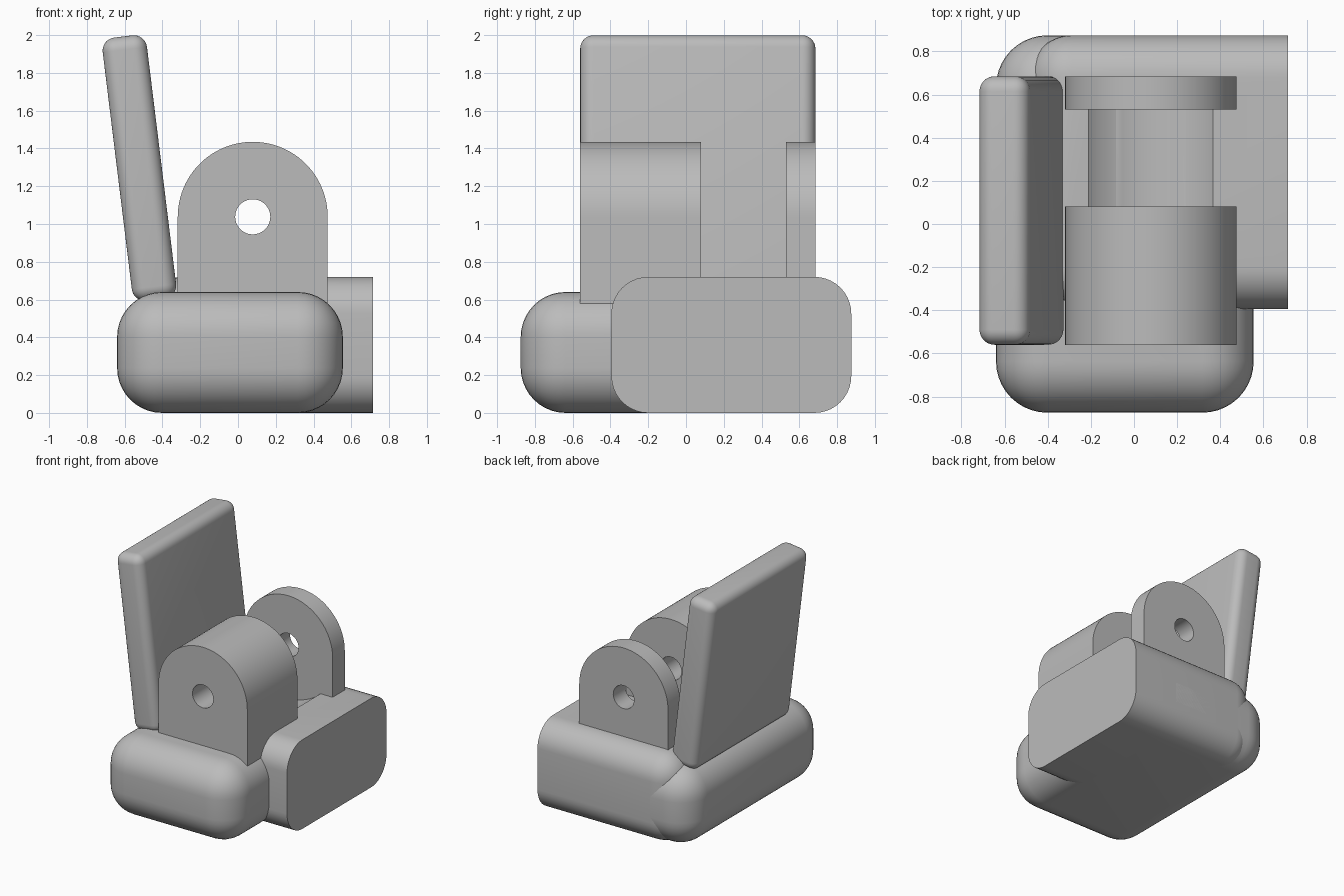
import bpy, bmesh, math
from mathutils import Matrix

if "Cube" in bpy.data.objects:
    bpy.data.objects.remove(bpy.data.objects["Cube"], do_unlink=True)

grey = bpy.data.materials.new("plain grey")
grey.use_nodes = True
colour = (0.5, 0.5, 0.5, 1)
grey.diffuse_color = colour
grey.node_tree.nodes["Principled BSDF"].inputs["Base Color"].default_value = colour

AXIS_X, AXIS_Z = 0.078, 1.038      # hinge pin axis, running along y


def finish(name, bm):
    bmesh.ops.recalc_face_normals(bm, faces=bm.faces)
    mesh = bpy.data.meshes.new(name)
    bm.to_mesh(mesh)
    bm.free()
    mesh.materials.append(grey)
    obj = bpy.data.objects.new(name, mesh)
    bpy.context.collection.objects.link(obj)
    return obj


def rounded_box(name, low, high, radius, segments=10, open_end=None):
    """Box with rounded edges; edges lying at x = open_end stay sharp."""
    bm = bmesh.new()
    bmesh.ops.create_cube(bm, size=1)
    for v in bm.verts:
        v.co = [(a + b) / 2 + c * (b - a) for a, b, c in zip(low, high, v.co)]
    edges = [e for e in bm.edges if open_end is None
             or any(abs(v.co.x - open_end) > 1e-4 for v in e.verts)]
    bmesh.ops.bevel(bm, geom=edges, offset=radius, segments=segments,
                    profile=0.5, affect='EDGES', clamp_overlap=False)
    return finish(name, bm)


def extrude_y(name, outline, y0, y1):
    bm = bmesh.new()
    face = bm.faces.new([bm.verts.new((x, y0, z)) for x, z in outline])
    new = bmesh.ops.extrude_face_region(bm, geom=[face])["geom"]
    bmesh.ops.translate(bm, vec=(0, y1 - y0, 0),
                        verts=[g for g in new if isinstance(g, bmesh.types.BMVert)])
    return finish(name, bm)


def arc(radius, start, end, steps):
    return [(AXIS_X + radius * math.cos(a), AXIS_Z + radius * math.sin(a))
            for a in (start + (end - start) * i / steps for i in range(steps + 1))]


def cut(obj, cutter):
    mod = obj.modifiers.new("cut", 'BOOLEAN')
    mod.operation = 'DIFFERENCE'
    mod.solver = 'EXACT'
    mod.object = cutter


def apply_and_smooth(obj):
    bpy.ops.object.select_all(action='DESELECT')
    obj.select_set(True)
    bpy.context.view_layer.objects.active = obj
    for mod in list(obj.modifiers):
        bpy.ops.object.modifier_apply(modifier=mod.name)
    bpy.ops.object.shade_smooth_by_angle(angle=math.radians(30))


# Two overlapping base blocks; the side one has a flat right end
base = rounded_box("base", (-0.64, -0.875, 0), (0.555, 0.875, 0.64), 0.238)
side_block = rounded_box("side_block", (-0.485, -0.395, 0), (0.715, 0.875, 0.72),
                         0.195, open_end=0.715)

# Hinge lugs with round tops
lug_outline = arc(0.397, 0, math.pi, 48) + [(AXIS_X - 0.397, 0.3), (AXIS_X + 0.397, 0.3)]
front_lug = extrude_y("front_lug", lug_outline, -0.56, 0.08)
back_lug = extrude_y("back_lug", lug_outline, 0.53, 0.685)

# Cutters: the pin hole and the round clearance channel between the lugs
full = 2 * math.pi
pin_hole = extrude_y("pin_hole_cutter", arc(0.093, 0, full, 40)[:-1], -1, 1)
channel = extrude_y("channel_cutter", arc(0.43, 0, full, 80)[:-1], 0.08, 0.53)
for lug in (front_lug, back_lug):
    cut(lug, pin_hole)
for block in (base, side_block):
    cut(block, channel)

# Leaning plate on the left-hand edge
plate = rounded_box("leaning_plate", (-0.118, -0.6225, -0.702), (0.118, 0.6225, 0.702),
                    0.07, segments=8)
plate.data.transform(Matrix.Translation((-0.522, 0.0625, 1.296))
                     @ Matrix.Rotation(math.radians(-7), 4, 'Y'))

for part in (base, side_block, front_lug, back_lug, plate):
    apply_and_smooth(part)
for cutter in (pin_hole, channel):
    bpy.data.objects.remove(cutter, do_unlink=True)
